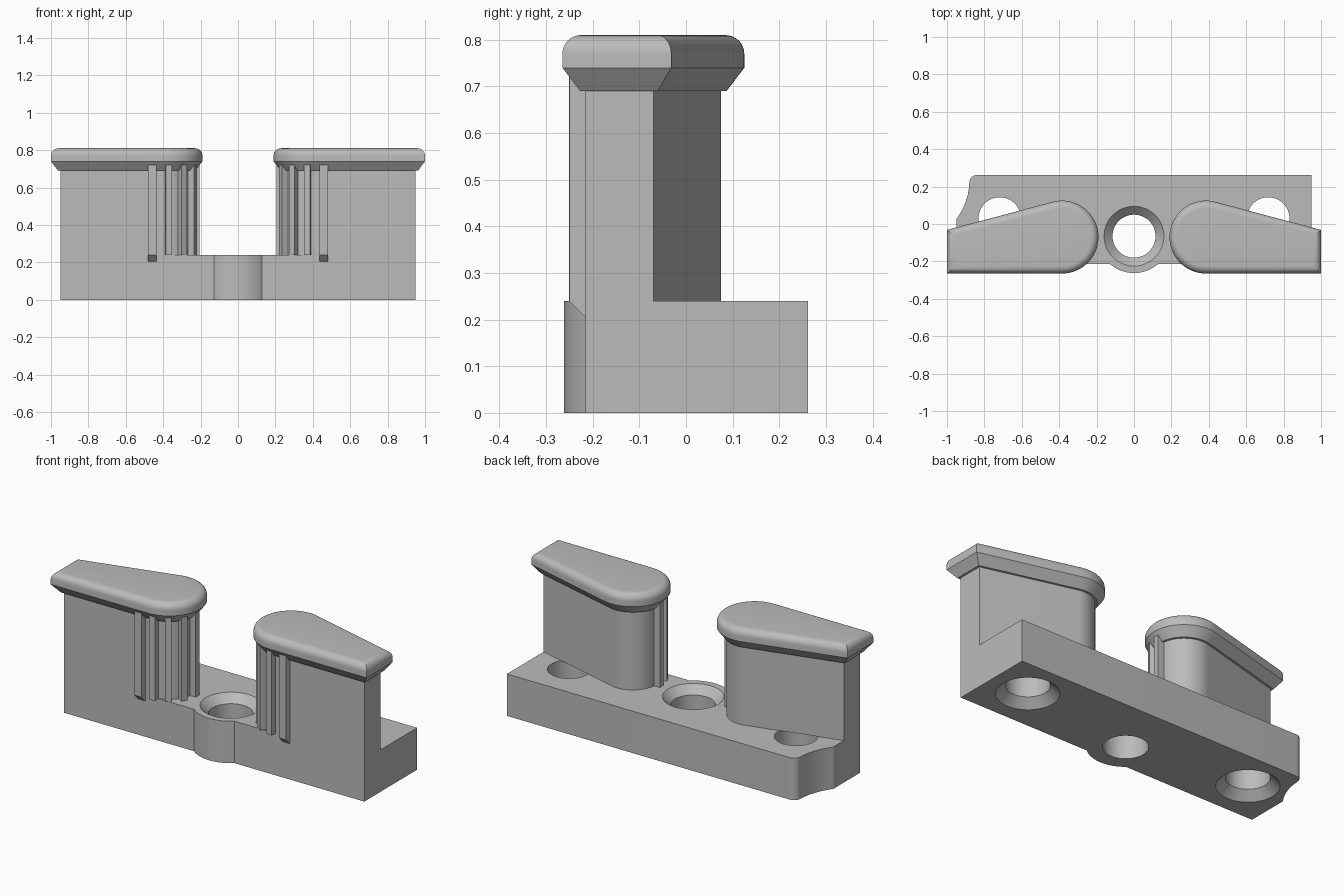
import bpy, bmesh
from math import sin, cos, acos, radians, pi, sqrt

cube = bpy.data.objects.get("Cube")
if cube:
    bpy.data.objects.remove(cube)

# One plain grey for the whole part
grey = bpy.data.materials.new("plain grey")
grey.use_nodes = True
COLOUR = (0.5, 0.5, 0.5, 1)
grey.diffuse_color = COLOUR
grey.node_tree.nodes["Principled BSDF"].inputs["Base Color"].default_value = COLOUR


def loft(name, loops):
    """Skin equal-length loops of points and close both ends."""
    bm = bmesh.new()
    rings = [[bm.verts.new(p) for p in loop] for loop in loops]
    n = len(rings[0])
    for a, b in zip(rings, rings[1:]):
        for i in range(n):
            j = (i + 1) % n
            bm.faces.new((a[i], a[j], b[j], b[i]))
    bm.faces.new(rings[0][::-1])
    bm.faces.new(rings[-1])
    bmesh.ops.recalc_face_normals(bm, faces=bm.faces)
    mesh = bpy.data.meshes.new(name)
    bm.to_mesh(mesh)
    bm.free()
    mesh.materials.append(grey)
    obj = bpy.data.objects.new(name, mesh)
    bpy.context.collection.objects.link(obj)
    return obj


def activate(obj):
    bpy.ops.object.select_all(action='DESELECT')
    obj.select_set(True)
    bpy.context.view_layer.objects.active = obj


def smooth(obj):
    activate(obj)
    bpy.ops.object.shade_smooth_by_angle(angle=radians(25))


def mirrored(obj):
    obj.modifiers.new("Mirror", 'MIRROR').use_clip = False
    activate(obj)
    bpy.ops.object.modifier_apply(modifier="Mirror")
    smooth(obj)


def arc(cx, cy, r, start, end, n):
    return [(cx + r * cos(start + (end - start) * i / n),
             cy + r * sin(start + (end - start) * i / n)) for i in range(n + 1)]


def at(z, outline):
    return [(x, y, z) for x, y in outline]


BASE_TOP, FRONT, BACK, END = 0.24, -0.215, 0.262, 0.95
CX, CY, R = 0.385, -0.07, 0.145          # rounded inner end of each post

# Base plate: rounded front bump and a hollowed back corner
bump_y, bump_r = -0.065, 0.197
half = acos((bump_y - FRONT) / bump_r)
bump = arc(0, bump_y, bump_r, -pi / 2 - half, -pi / 2 + half, 24)
corner = arc(-0.84, 0.222, 0.04, pi / 2, pi * 0.98, 8)
hollow = [(-0.883, 0.19), (-0.889, 0.155), (-0.9, 0.12), (-0.914, 0.085),
          (-0.932, 0.052), (-END, 0.025)]
outline = [(-END, FRONT)] + bump + [(END, FRONT), (END, BACK)] + corner + hollow
base = loft("base_plate", [at(0, outline), at(BASE_TOP, outline)])


# Countersunk screw holes: middle from above, outer pair from below
def drill(x, y, layers):
    cutter = loft("hole_cutter", [at(z, arc(x, y, r, 0, 2 * pi * 47 / 48, 47))
                                  for z, r in layers])
    cutter.hide_render = True
    mod = base.modifiers.new("Hole", 'BOOLEAN')
    mod.operation, mod.solver, mod.object = 'DIFFERENCE', 'EXACT', cutter
    activate(base)
    bpy.ops.object.modifier_apply(modifier="Hole")
    bpy.data.objects.remove(cutter)


drill(0, bump_y, [(-0.05, 0.115), (0.195, 0.115), (0.265, 0.185)])
for x in (-0.718, 0.718):
    drill(x, 0.03, [(-0.025, 0.187), (0.047, 0.113), (0.3, 0.113)])
smooth(base)


# Teardrop outline shared by posts and caps, grown outward by an offset
def teardrop(offset):
    r, x_end = R + offset, END + offset
    tilt = acos(R / (END - CX))
    y_end = CY + (r - cos(tilt) * (x_end - CX)) / sin(tilt)
    return arc(CX, CY, r, tilt, 1.5 * pi, 40) + [(x_end, CY - r), (x_end, y_end)]


mirrored(loft("posts", [at(BASE_TOP, teardrop(0)), at(0.72, teardrop(0))]))

# Caps: bevelled underside, rounded top edge
layers = [(0.69, 0.012), (0.74, 0.05)]
layers += [(0.77 + 0.04 * sin(t), 0.01 + 0.04 * cos(t))
           for t in (i * pi / 16 for i in range(9))]
mirrored(loft("caps", [at(z, teardrop(o)) for z, o in layers]))


# Vertical grip ribs around the front of the rounded end
def rib(name, x, angle, width, profile):
    out = (-sin(angle), -cos(angle))
    side = (cos(angle), -sin(angle))
    loops = [[(x + out[0] * u + side[0] * s, CY + out[1] * u + side[1] * s, z)
              for u, z in profile] for s in (-width / 2, width / 2)]
    mirrored(loft(name, loops))


tip = R + 0.035
rib("front_rib", 0.458, 0, 0.044,
    [(0.12, 0.205), (R, 0.205), (tip, BASE_TOP), (tip, 0.73), (0.12, 0.73)])
for i, deg in enumerate((5, 33, 61, 89)):
    rib(f"round_rib_{i + 1}", CX, radians(deg), 0.034,
        [(0.12, BASE_TOP), (tip, BASE_TOP), (tip, 0.73), (0.12, 0.73)])
